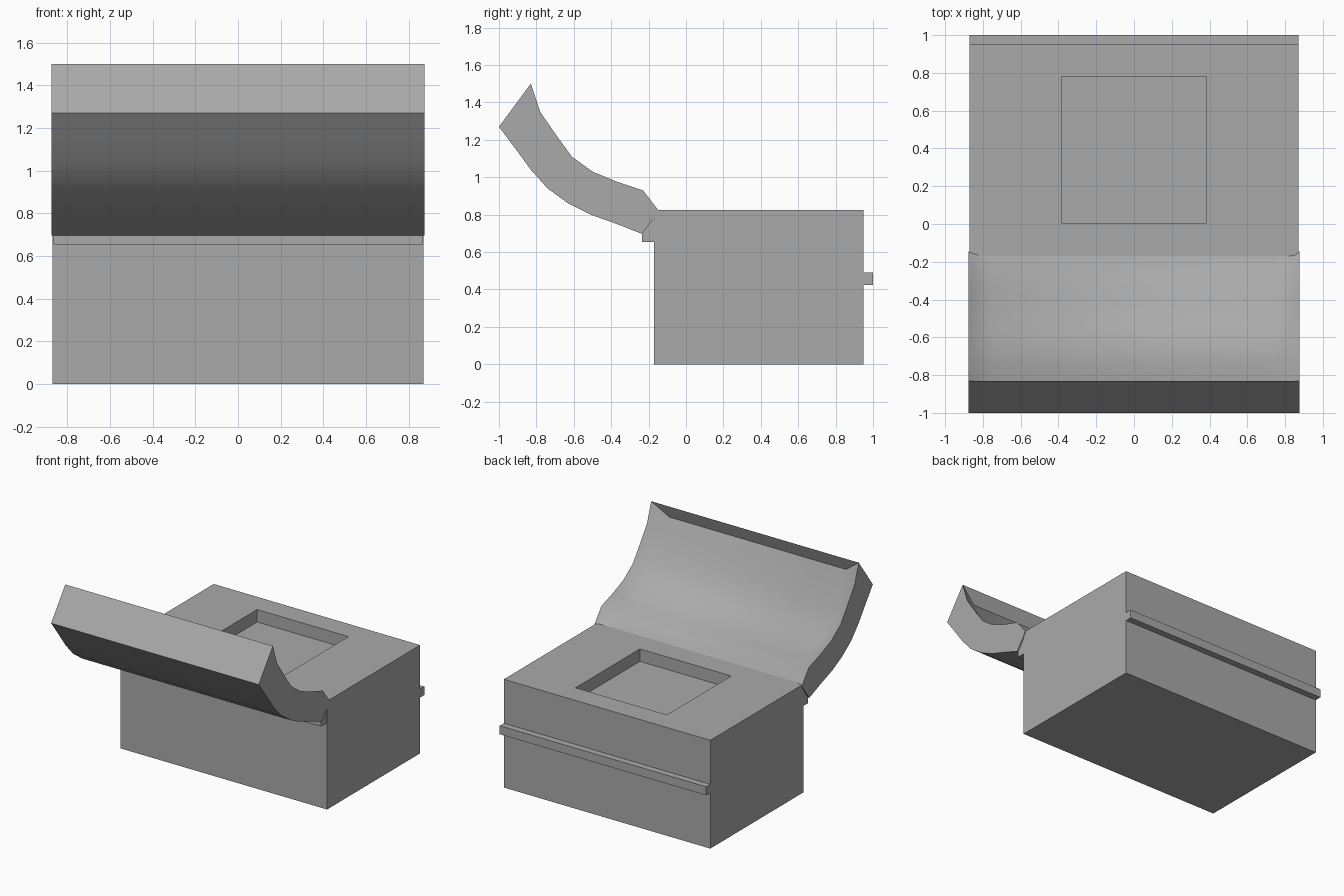
import bpy, bmesh, math

old = bpy.data.objects.get("Cube")
if old:
    bpy.data.objects.remove(old, do_unlink=True)

grey = bpy.data.materials.new("plain_grey")
grey.use_nodes = True
colour = (0.4, 0.4, 0.4, 1)
grey.diffuse_color = colour
grey.node_tree.nodes["Principled BSDF"].inputs["Base Color"].default_value = colour


def finish(name, bm):
    bmesh.ops.recalc_face_normals(bm, faces=bm.faces)
    mesh = bpy.data.meshes.new(name)
    bm.to_mesh(mesh)
    bm.free()
    mesh.materials.append(grey)
    obj = bpy.data.objects.new(name, mesh)
    bpy.context.collection.objects.link(obj)
    return obj


def stacked_rectangles(name, rings):
    """Join rectangles (half width, y0, y1, z) in order and cap both ends."""
    bm = bmesh.new()
    loops = [[bm.verts.new((x, y, z)) for x, y in ((-w, a), (w, a), (w, b), (-w, b))]
             for w, a, b, z in rings]
    for low, high in zip(loops, loops[1:]):
        for i in range(4):
            j = (i + 1) % 4
            bm.faces.new((low[i], low[j], high[j], high[i]))
    bm.faces.new(loops[0])
    bm.faces.new(loops[-1])
    return finish(name, bm)


# Body with a square recess in its top
stacked_rectangles("body", [(0.87, -0.17, 0.95, 0), (0.87, -0.17, 0.95, 0.825),
                            (0.385, 0.005, 0.78, 0.825), (0.385, 0.005, 0.78, 0.73)])

# Rail along the back and hinge strip along the front
stacked_rectangles("back_rail", [(0.87, 0.95, 1.0, z) for z in (0.425, 0.49)])
stacked_rectangles("hinge_strip", [(0.865, -0.235, -0.17, z) for z in (0.655, 0.775)])

# Open curved lid: outer shell, rim and sunken lining, from rim to hinge
outer = [(-1, 1.27), (-0.91, 1.15), (-0.83, 1.04), (-0.74, 0.94),
         (-0.63, 0.86), (-0.51, 0.8), (-0.37, 0.75), (-0.235, 0.697)]
rim = [(-0.83, 1.5), (-0.78, 1.35), (-0.69, 1.22), (-0.61, 1.11),
       (-0.5, 1.03), (-0.38, 0.98), (-0.23, 0.93), (-0.145, 0.82)]
lining = [(-0.865, 1.4), (-0.805, 1.3), (-0.74, 1.17), (-0.66, 1.05),
          (-0.54, 0.95), (-0.41, 0.895), (-0.27, 0.855), (-0.19, 0.825)]

bm = bmesh.new()
columns = [[bm.verts.new((x, y, z)) for y, z in profile]
           for profile, x in ((outer, -0.875), (rim, -0.875), (lining, -0.745),
                              (lining, 0.745), (rim, 0.875), (outer, 0.875))]
# Strips running round the section, including the end walls
for i in range(6):
    a, b = columns[i], columns[(i + 1) % 6]
    for k in range(7):
        bm.faces.new((a[k], b[k], b[k + 1], a[k + 1]))
# Close the front rim and the hinge edge
out_l, rim_l, lin_l, lin_r, rim_r, out_r = columns
for k in (0, 7):
    bm.faces.new((out_l[k], rim_l[k], rim_r[k], out_r[k]))
    bm.faces.new((rim_l[k], lin_l[k], lin_r[k], rim_r[k]))
lid = finish("lid", bm)

bpy.ops.object.select_all(action='DESELECT')
lid.select_set(True)
bpy.context.view_layer.objects.active = lid
bpy.ops.object.shade_smooth_by_angle(angle=math.radians(40))
